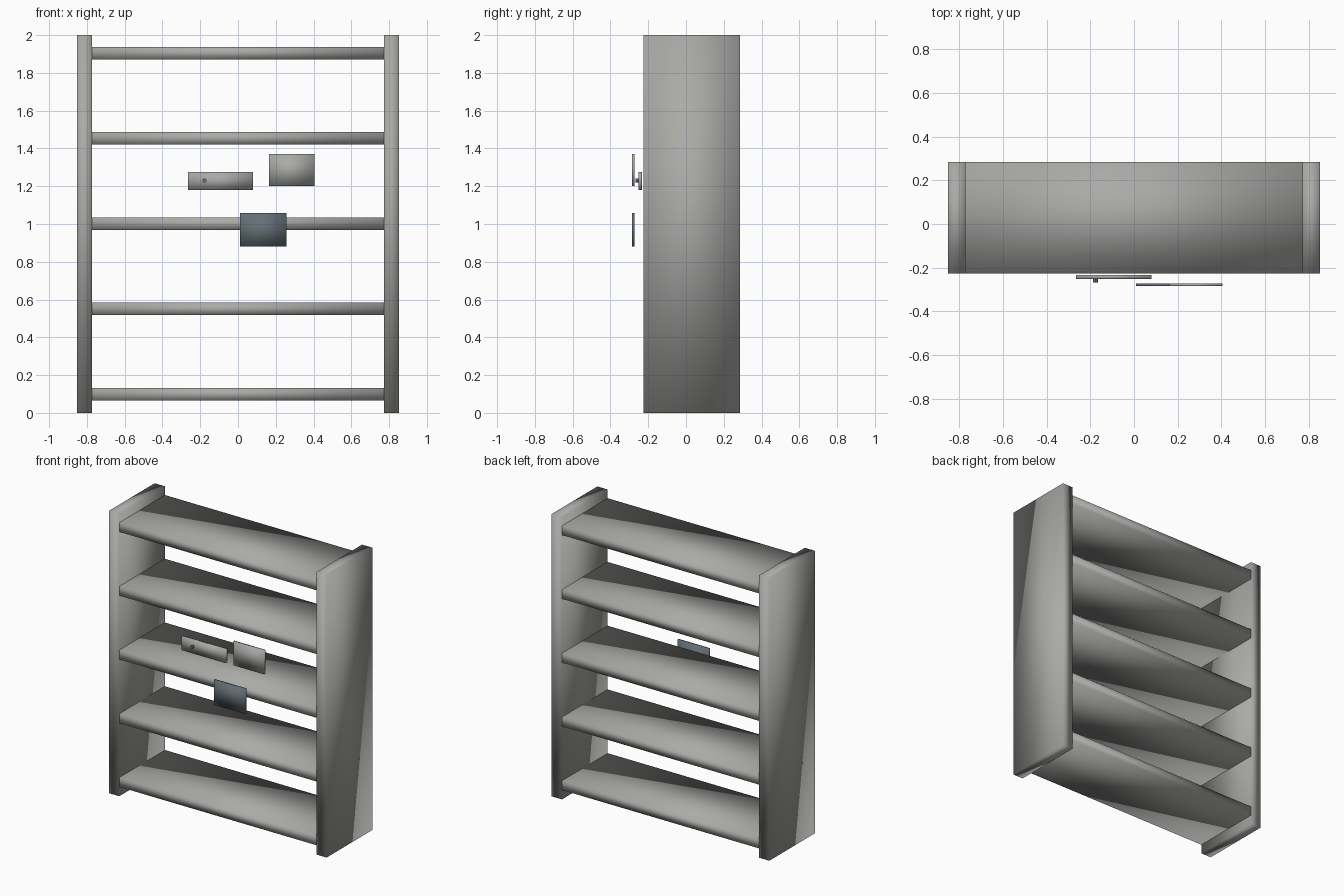
import bpy
from math import radians
from mathutils import Vector

if "Cube" in bpy.data.objects:
    bpy.data.objects.remove(bpy.data.objects["Cube"])


def material(name, color):
    mat = bpy.data.materials.new(name)
    mat.use_nodes = True
    mat.diffuse_color = (*color, 1)
    mat.node_tree.nodes["Principled BSDF"].inputs["Base Color"].default_value = (*color, 1)
    return mat


grey = material("warm grey", (0.40, 0.40, 0.385))
slate = material("dark slate", (0.13, 0.16, 0.18))


def box(name, low, high, mat):
    """Softly shaded box between two opposite corners."""
    low, high = Vector(low), Vector(high)
    bpy.ops.mesh.primitive_cube_add(size=1, location=(low + high) / 2)
    obj = bpy.context.object
    obj.name = name
    obj.scale = high - low
    bpy.ops.object.transform_apply(location=False, rotation=False, scale=True)
    obj.data.materials.append(mat)
    bpy.ops.object.shade_smooth()
    return obj


INNER, OUTER = 0.772, 0.853
FRONT, BACK = -0.226, 0.285

# Upright side panels
box("left_side_panel", (INNER, FRONT, 0), (OUTER, BACK, 2), grey)
box("right_side_panel", (-OUTER, FRONT, 0), (-INNER, BACK, 2), grey)

# Evenly spaced shelves
for i in range(5):
    z = 0.066 + i * 0.4515
    box(f"shelf_{i + 1}", (-INNER, FRONT, z), (INNER, BACK, z + 0.066), grey)

# Label holder with its small round pin
box("label_holder", (-0.265, -0.252, 1.18), (0.08, -0.233, 1.276), grey)
bpy.ops.mesh.primitive_cylinder_add(vertices=12, radius=0.011, depth=0.016,
                                    location=(-0.177, -0.26, 1.23),
                                    rotation=(radians(90), 0, 0))
pin = bpy.context.object
pin.name = "label_pin"
pin.data.materials.append(slate)
bpy.ops.object.shade_smooth_by_angle()

# Thin hanging cards
box("upper_card", (0.163, -0.285, 1.2), (0.406, -0.273, 1.37), grey)
box("lower_card", (0.01, -0.285, 0.88), (0.257, -0.273, 1.057), slate)
